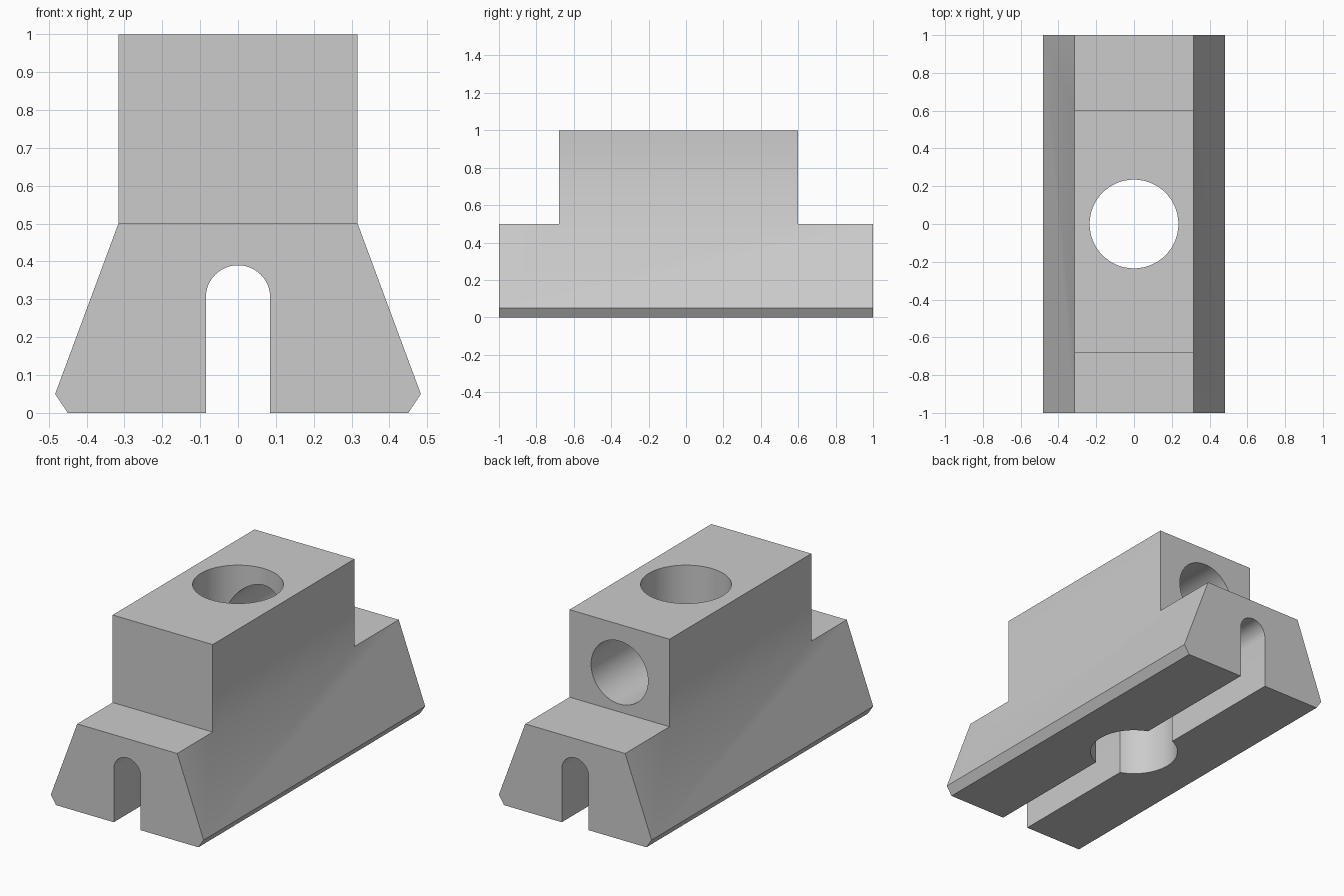
import bpy
import bmesh
import math
from mathutils import Matrix

cube = bpy.data.objects.get("Cube")
if cube:
    bpy.data.objects.remove(cube, do_unlink=True)

GREY = (0.6, 0.6, 0.6, 1.0)
grey = bpy.data.materials.new("plain grey")
grey.use_nodes = True
grey.diffuse_color = GREY
grey.node_tree.nodes["Principled BSDF"].inputs["Base Color"].default_value = GREY


def make_object(name, bm):
    bmesh.ops.recalc_face_normals(bm, faces=bm.faces)
    mesh = bpy.data.meshes.new(name)
    bm.to_mesh(mesh)
    bm.free()
    mesh.materials.append(grey)
    obj = bpy.data.objects.new(name, mesh)
    bpy.context.collection.objects.link(obj)
    return obj


def extrude_profile(profile, y0, y1):
    """Closed x-z outline swept along y."""
    bm = bmesh.new()
    face = bm.faces.new([bm.verts.new((x, y0, z)) for x, z in profile])
    swept = bmesh.ops.extrude_face_region(bm, geom=[face], use_keep_orig=True)
    moved = [v for v in swept["geom"] if isinstance(v, bmesh.types.BMVert)]
    bmesh.ops.translate(bm, verts=moved, vec=(0, y1 - y0, 0))
    return bm


def cylinder(name, radius, length, matrix):
    bm = bmesh.new()
    bmesh.ops.create_cone(bm, cap_ends=True, segments=64, radius1=radius,
                          radius2=radius, depth=length, matrix=matrix)
    return make_object(name, bm)


# Dovetail foot, with the raised block drawn up from the middle of its top
BLOCK_FRONT, BLOCK_BACK, SHOULDER, TOP = -0.68, 0.6, 0.5, 1.0
half = [(0.45, 0), (0.483, 0.05), (0.316, SHOULDER)]
bm = extrude_profile(half + [(-x, z) for x, z in reversed(half)], -1, 1)
for y in (BLOCK_FRONT, BLOCK_BACK):
    bmesh.ops.bisect_plane(bm, geom=bm.verts[:] + bm.edges[:] + bm.faces[:],
                           plane_co=(0, y, 0), plane_no=(0, 1, 0))
pad = [f for f in bm.faces if f.calc_center_median().z > SHOULDER - 0.01
       and abs(f.calc_center_median().y) < 0.3]
raised = bmesh.ops.extrude_face_region(bm, geom=pad)
bmesh.ops.translate(bm, vec=(0, 0, TOP - SHOULDER),
                    verts=[v for v in raised["geom"] if isinstance(v, bmesh.types.BMVert)])
bmesh.ops.delete(bm, geom=[f for f in pad if f.is_valid], context="FACES_ONLY")
bmesh.ops.dissolve_limit(bm, angle_limit=math.radians(1), verts=bm.verts, edges=bm.edges)
body = make_object("slotted_block", bm)

# Round-topped slot along the underside
R, SPRING, STEPS = 0.085, 0.305, 24
arch = [(R * math.cos(math.pi * i / STEPS), SPRING + R * math.sin(math.pi * i / STEPS))
        for i in range(STEPS + 1)]
slot = make_object("slot_cutter",
                   extrude_profile([(R, -0.2)] + arch + [(-R, -0.2)], -1.2, 1.2))

# Upright bore right through, and a side bore from the back that meets it
bore = cylinder("bore_cutter", 0.235, 3, Matrix.Translation((0, 0, 0.5)))
back_bore = cylinder("back_bore_cutter", 0.18, 0.8,
                     Matrix.Translation((0, 0.4, 0.725)) @ Matrix.Rotation(math.pi / 2, 4, "X"))

bpy.ops.object.select_all(action="DESELECT")
body.select_set(True)
bpy.context.view_layer.objects.active = body
for cutter in (slot, bore, back_bore):
    cutter.hide_render = True
    mod = body.modifiers.new(cutter.name, "BOOLEAN")
    mod.operation = "DIFFERENCE"
    mod.solver = "EXACT"
    mod.object = cutter
    bpy.ops.object.modifier_apply(modifier=mod.name)
    bpy.data.objects.remove(cutter, do_unlink=True)

bpy.ops.object.shade_smooth_by_angle(angle=math.radians(30))
